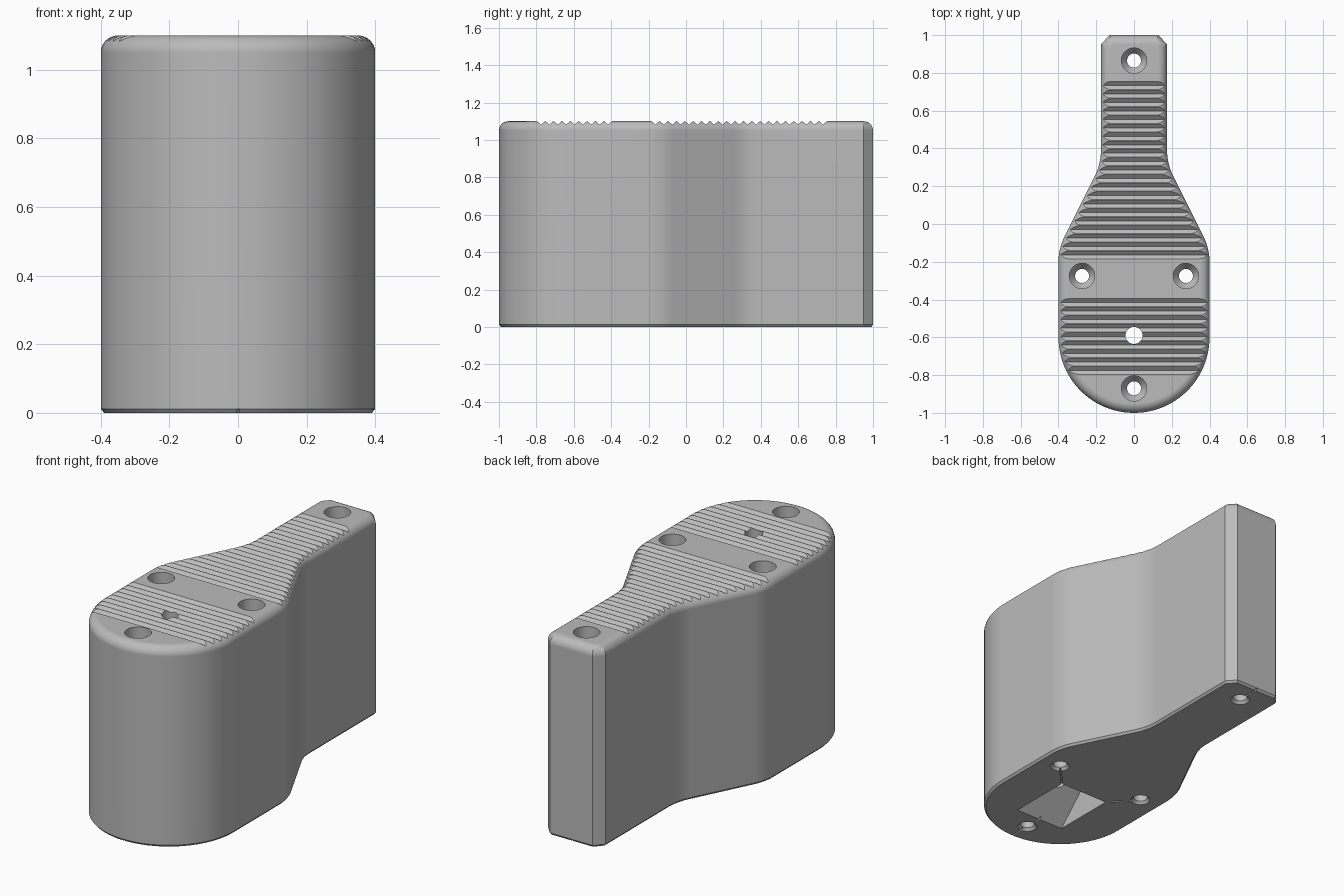
import bpy, bmesh, math
from mathutils import Vector

cube = bpy.data.objects.get("Cube")
if cube:
    bpy.data.objects.remove(cube, do_unlink=True)

HEIGHT = 1.1
GREY = (0.5, 0.5, 0.5, 1)


def make_material(name, color):
    mat = bpy.data.materials.new(name)
    mat.use_nodes = True
    mat.diffuse_color = color
    mat.node_tree.nodes["Principled BSDF"].inputs["Base Color"].default_value = color
    return mat


def new_object(name, bm):
    bmesh.ops.recalc_face_normals(bm, faces=bm.faces)
    mesh = bpy.data.meshes.new(name)
    bm.to_mesh(mesh)
    bm.free()
    obj = bpy.data.objects.new(name, mesh)
    bpy.context.collection.objects.link(obj)
    return obj


def loft(bm, rings):
    """Skin a stack of equal-length rings and cap both ends."""
    loops = [[bm.verts.new(p) for p in ring] for ring in rings]
    n = len(loops[0])
    for a, b in zip(loops, loops[1:]):
        for i in range(n):
            j = (i + 1) % n
            bm.faces.new((a[i], a[j], b[j], b[i]))
    bm.faces.new(loops[0][::-1])
    bm.faces.new(loops[-1])


def fillet(before, corner, after, radius, steps=8):
    """Points of an arc rounding one corner."""
    b, c, a = Vector(before), Vector(corner), Vector(after)
    u, v = (b - c).normalized(), (a - c).normalized()
    half = u.angle(v) / 2
    centre = c + (u + v).normalized() * radius / math.sin(half)
    start = c + u * radius / math.tan(half) - centre
    end = c + v * radius / math.tan(half) - centre
    return [centre + start.lerp(end, i / steps).normalized() * radius
            for i in range(steps + 1)]


def inset(points, d):
    """Move a counter-clockwise outline inwards by d."""
    result = []
    for i, p in enumerate(points):
        e1 = (p - points[i - 1]).normalized()
        e2 = (points[(i + 1) % len(points)] - p).normalized()
        n1, n2 = Vector((-e1.y, e1.x)), Vector((-e2.y, e2.x))
        result.append(p + (n1 + n2) * d / (1 + n1.dot(n2)))
    return result


def revolve(bm, x, y, profile, sides=40):
    turn = [math.tau * i / sides for i in range(sides)]
    loft(bm, [[(x + r * math.cos(a), y + r * math.sin(a), z) for a in turn]
              for r, z in profile])


def cut(target, name, bm):
    """Subtract a temporary cutter from the target."""
    cutter = new_object(name, bm)
    cutter.hide_render = True
    mod = target.modifiers.new(name, "BOOLEAN")
    mod.operation = "DIFFERENCE"
    mod.solver = "EXACT"
    mod.object = cutter
    bpy.ops.object.modifier_apply(modifier=name)
    bpy.data.objects.remove(cutter, do_unlink=True)


# Outline: round front, tapering shoulders, narrow chamfered tail
shoulder, neck, tail = (0.4, -0.13), (0.175, 0.32), (0.175, 0.95)
half = [Vector((0.4 * math.sin(a), -0.6 - 0.4 * math.cos(a)))
        for a in (math.pi / 2 * i / 24 for i in range(25))]
half += fillet((0.4, -0.6), shoulder, neck, 0.3)
half += fillet(shoulder, neck, tail, 0.3)
half += [Vector(tail), Vector((0.13, 1))]
outline = half + [Vector((-p.x, p.y)) for p in reversed(half[1:])]

# Body with a chamfered foot and a rounded top edge
layers = [(0.01, 0), (0, 0.012)]
R = 0.05
for i in range(9):
    a = math.pi / 2 * i / 8
    layers.append((R * (1 - math.cos(a)), HEIGHT - R + R * math.sin(a)))
bm = bmesh.new()
loft(bm, [[(p.x, p.y, z) for p in inset(outline, d)] for d, z in layers])
body = new_object("grip_block", bm)
body.data.materials.append(make_material("plain grey", GREY))
bpy.context.view_layer.objects.active = body
body.select_set(True)

# V-shaped grip grooves in two fields
bm = bmesh.new()
PITCH, DEPTH, WIDE = 0.0448, 0.018, 0.021
for first, count in ((-0.775, 9), (-0.163, 21)):
    for i in range(count):
        y = first + i * PITCH
        section = ((y, HEIGHT - DEPTH), (y + WIDE, HEIGHT), (y + WIDE, HEIGHT + 0.1),
                   (y - WIDE, HEIGHT + 0.1), (y - WIDE, HEIGHT))
        loft(bm, [[(x, sy, sz) for sy, sz in section] for x in (-0.6, 0.6)])
cut(body, "grooves", bm)

# Countersunk screw holes
screws = [(0, 0.865), (0.275, -0.275), (-0.275, -0.275), (0, -0.87)]
bm = bmesh.new()
for x, y in screws:
    revolve(bm, x, y, [(0.05, -0.1), (0.05, 0), (0.037, 0.015), (0.037, HEIGHT - 0.12),
                       (0.067, HEIGHT - 0.08), (0.067, HEIGHT + 0.1)])
cut(body, "screw_holes", bm)

# Tent-roofed pocket underneath
bm = bmesh.new()
tent = ((-0.77, -0.1), (-0.41, -0.1), (-0.41, 0), (-0.59, 0.18), (-0.77, 0))
loft(bm, [[(x, y, z) for y, z in tent] for x in (-0.15, 0.15)])
cut(body, "pocket", bm)

# Centre hole from the pocket to the top
bm = bmesh.new()
revolve(bm, 0, -0.59, [(0.045, 0.08), (0.045, HEIGHT + 0.1)])
cut(body, "centre_hole", bm)

# Thin drain slots in the underside
bm = bmesh.new()
slots = [((0, 0.865), (0, 1.1)), ((0, -1.1), (0, -0.76)),
         ((0.275, -0.275), (0.14, -0.42)), ((-0.275, -0.275), (-0.14, -0.42))]
for a, b in slots:
    a, b = Vector(a), Vector(b)
    d = (b - a).normalized()
    side = Vector((-d.y, d.x)) * 0.004
    corners = (a - side, b - side, b + side, a + side)
    loft(bm, [[(p.x, p.y, z) for p in corners] for z in (-0.1, 0.012)])
cut(body, "slots", bm)

# Smooth shading with crisp edges
bpy.ops.object.shade_smooth_by_angle(angle=math.radians(25))
weighted = body.modifiers.new("weighted_normals", "WEIGHTED_NORMAL")
weighted.keep_sharp = True
